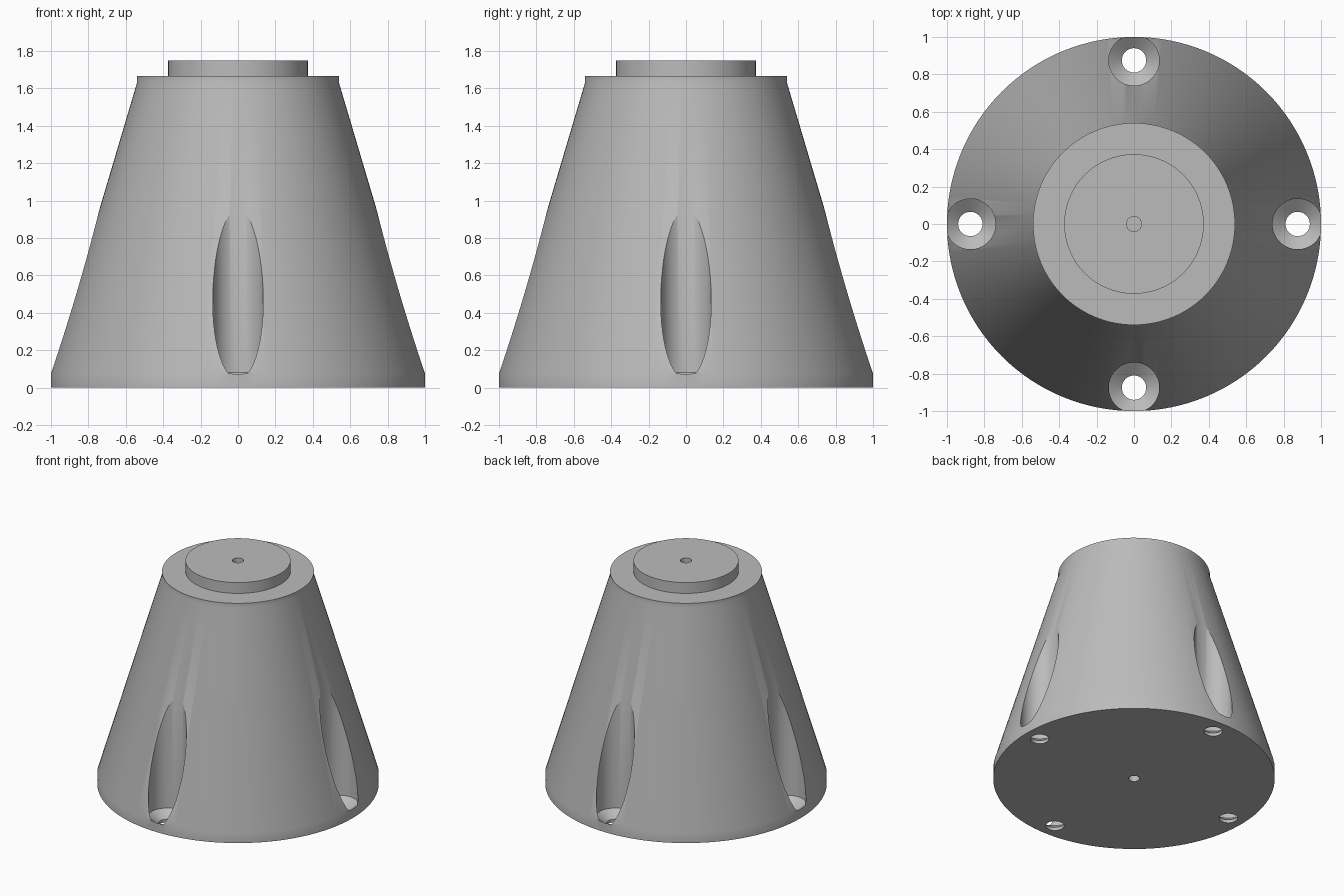
import bpy
import bmesh
from math import radians, cos, sin, pi
from mathutils import Matrix, Vector

cube = bpy.data.objects.get("Cube")
if cube:
    bpy.data.objects.remove(cube, do_unlink=True)

# Plain grey material
grey = bpy.data.materials.new("light_grey")
grey.use_nodes = True
colour = (0.5, 0.5, 0.5, 1)
grey.diffuse_color = colour
grey.node_tree.nodes["Principled BSDF"].inputs["Base Color"].default_value = colour


def lathe(bm, profile, sides, centre=(0, 0)):
    """Revolve an (r, z) profile that starts and ends on the axis."""
    shift = Vector((centre[0], centre[1], 0))
    rings = []
    for r, z in profile:
        if r == 0:
            rings.append([bm.verts.new(shift + Vector((0, 0, z)))])
        else:
            rings.append([bm.verts.new(shift + Vector((r * cos(2 * pi * i / sides),
                                                       r * sin(2 * pi * i / sides), z)))
                          for i in range(sides)])
    for low, high in zip(rings, rings[1:]):
        for i in range(sides):
            j = (i + 1) % sides
            if len(low) == 1:
                bm.faces.new((low[0], high[j], high[i]))
            elif len(high) == 1:
                bm.faces.new((low[i], low[j], high[0]))
            else:
                bm.faces.new((low[i], low[j], high[j], high[i]))
    bmesh.ops.recalc_face_normals(bm, faces=bm.faces)


def make_object(name, bm):
    mesh = bpy.data.meshes.new(name)
    bm.to_mesh(mesh)
    bm.free()
    mesh.materials.append(grey)
    obj = bpy.data.objects.new(name, mesh)
    bpy.context.collection.objects.link(obj)
    return obj


# Tapered foot with a raised boss and a blind centre hole at each end
hole, depth, top = 0.04, 0.2, 1.75
bm = bmesh.new()
lathe(bm, [(0, depth), (hole, depth), (hole, 0), (1, 0), (1, 0.08),
           (0.54, 1.63), (0.54, 1.665), (0.373, 1.665), (0.373, top),
           (hole, top), (hole, top - depth), (0, top - depth)], 128)
body = make_object("tapered_foot", bm)

# Four screw pockets: through hole, countersink and a tall clearance bore
bm = bmesh.new()
for k in range(4):
    spot = Matrix.Rotation(k * pi / 2, 3, 'Z') @ Vector((0.875, 0, 0))
    lathe(bm, [(0, -0.1), (0.065, -0.1), (0.065, 0.025), (0.135, 0.08),
               (0.135, 1.3), (0, 1.3)], 64, (spot.x, spot.y))
cutter = make_object("screw_pocket_cutter", bm)
cutter.hide_render = True

# Cut the pockets and drop the cutter
cut = body.modifiers.new("screw_pockets", 'BOOLEAN')
cut.operation = 'DIFFERENCE'
cut.solver = 'EXACT'
cut.object = cutter
bpy.ops.object.select_all(action='DESELECT')
body.select_set(True)
bpy.context.view_layer.objects.active = body
bpy.ops.object.modifier_apply(modifier=cut.name)
bpy.data.objects.remove(cutter, do_unlink=True)

bpy.ops.object.shade_smooth_by_angle(angle=radians(25))
